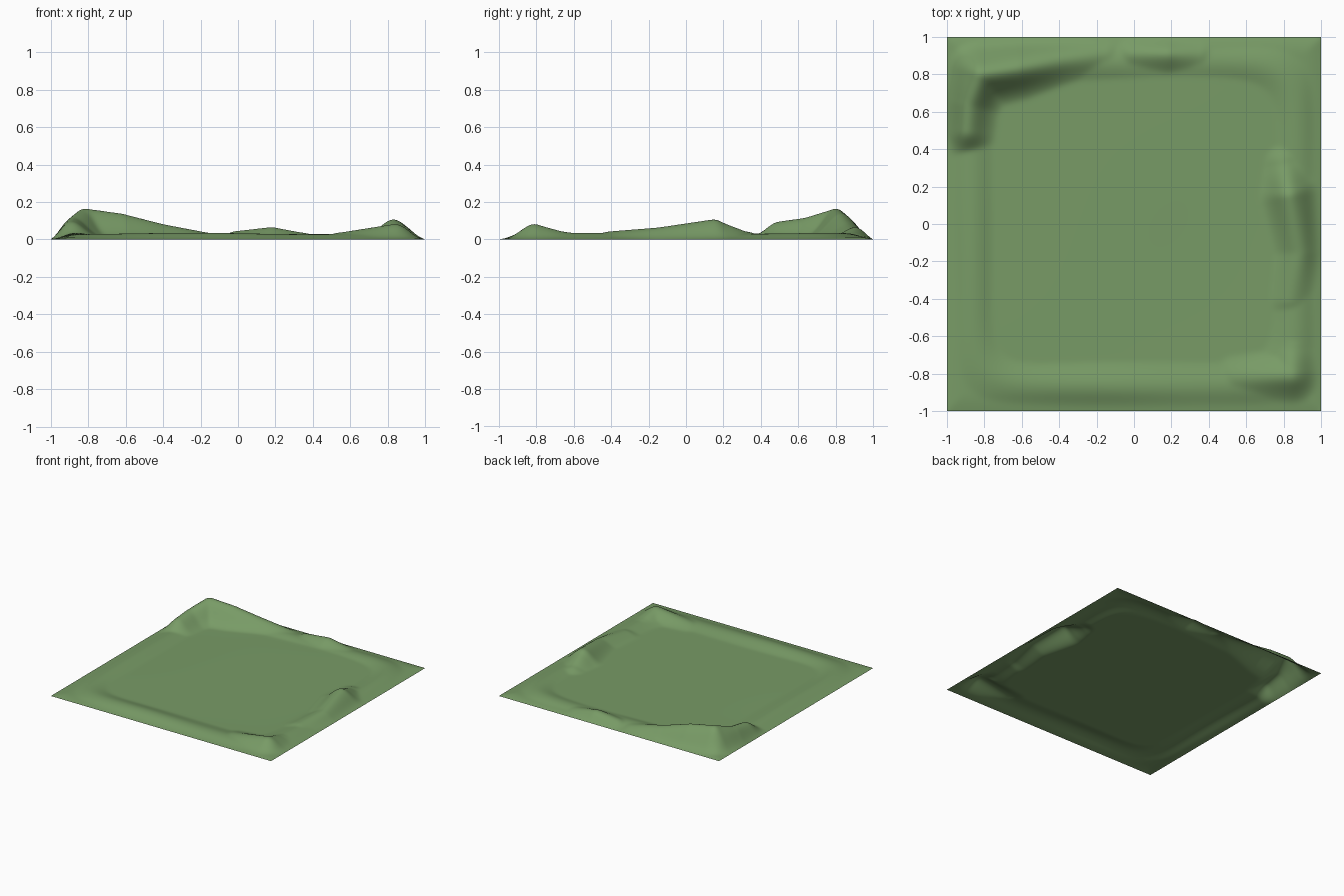
import bpy, bmesh, math

if "Cube" in bpy.data.objects:
    bpy.data.objects.remove(bpy.data.objects["Cube"])

N = 160  # grid cells per side

# Hill crests: points are (x, y, height)
HILLS = [
    # tall back-left hill
    [(-0.89, 0.5, 0.095), (-0.88, 0.64, 0.115), (-0.82, 0.80, 0.165),
     (-0.62, 0.83, 0.137), (-0.4, 0.87, 0.08), (-0.16, 0.9, 0.034)],
    # small back hill
    [(0.0, 0.91, 0.045), (0.18, 0.91, 0.066), (0.34, 0.9, 0.035)],
    # right hill
    [(0.84, -0.4, 0.042), (0.88, -0.15, 0.062), (0.83, 0.15, 0.107), (0.8, 0.32, 0.04)],
    # front-right corner hill
    [(0.55, -0.82, 0.036), (0.84, -0.81, 0.082), (0.85, -0.66, 0.04)],
]


def bell(d, w):
    return math.exp(-(d / w) ** 2)


def hill_height(x, y, a, b):
    """Bell-shaped height around one crest segment."""
    dx, dy = b[0] - a[0], b[1] - a[1]
    t = ((x - a[0]) * dx + (y - a[1]) * dy) / (dx * dx + dy * dy)
    t = max(0.0, min(1.0, t))
    h = a[2] + t * (b[2] - a[2])
    return h * bell(math.hypot(x - a[0] - t * dx, y - a[1] - t * dy), 0.08 + 0.2 * h)


def height(x, y):
    # valley floor with slight waves
    z = 0.012 + 0.003 * math.sin(3.1 * x + 1) * math.sin(2.7 * y) + 0.004 * y
    # low rim all round
    r = (x ** 8 + y ** 8) ** 0.125
    z = max(z, (0.032 + 0.004 * math.sin(5 * x + 4 * y)) * bell(r - 0.86, 0.1))
    for line in HILLS:
        for a, b in zip(line, line[1:]):
            z = max(z, hill_height(x, y, a, b) + 0.002)
    # fade to the ground at the border
    e = max(0.0, min(1.0, (1 - max(abs(x), abs(y))) / 0.1))
    return z * e * (2 - e)


# Terrain sheet
bm = bmesh.new()
bmesh.ops.create_grid(bm, x_segments=N, y_segments=N, size=1.0)
for v in bm.verts:
    v.co.z = height(v.co.x, v.co.y)

# Soften creases, keeping the border fixed
inner = [v for v in bm.verts if not v.is_boundary]
for _ in range(4):
    bmesh.ops.smooth_vert(bm, verts=inner, factor=0.5, use_axis_z=True)
for f in bm.faces:
    f.smooth = True

mesh = bpy.data.meshes.new("terrain")
bm.to_mesh(mesh)
bm.free()
terrain = bpy.data.objects.new("terrain", mesh)
bpy.context.collection.objects.link(terrain)

grass = bpy.data.materials.new("grass green")
grass.diffuse_color = (0.188, 0.328, 0.133, 1)
grass.use_nodes = True
grass.node_tree.nodes["Principled BSDF"].inputs["Base Color"].default_value = grass.diffuse_color
mesh.materials.append(grass)
